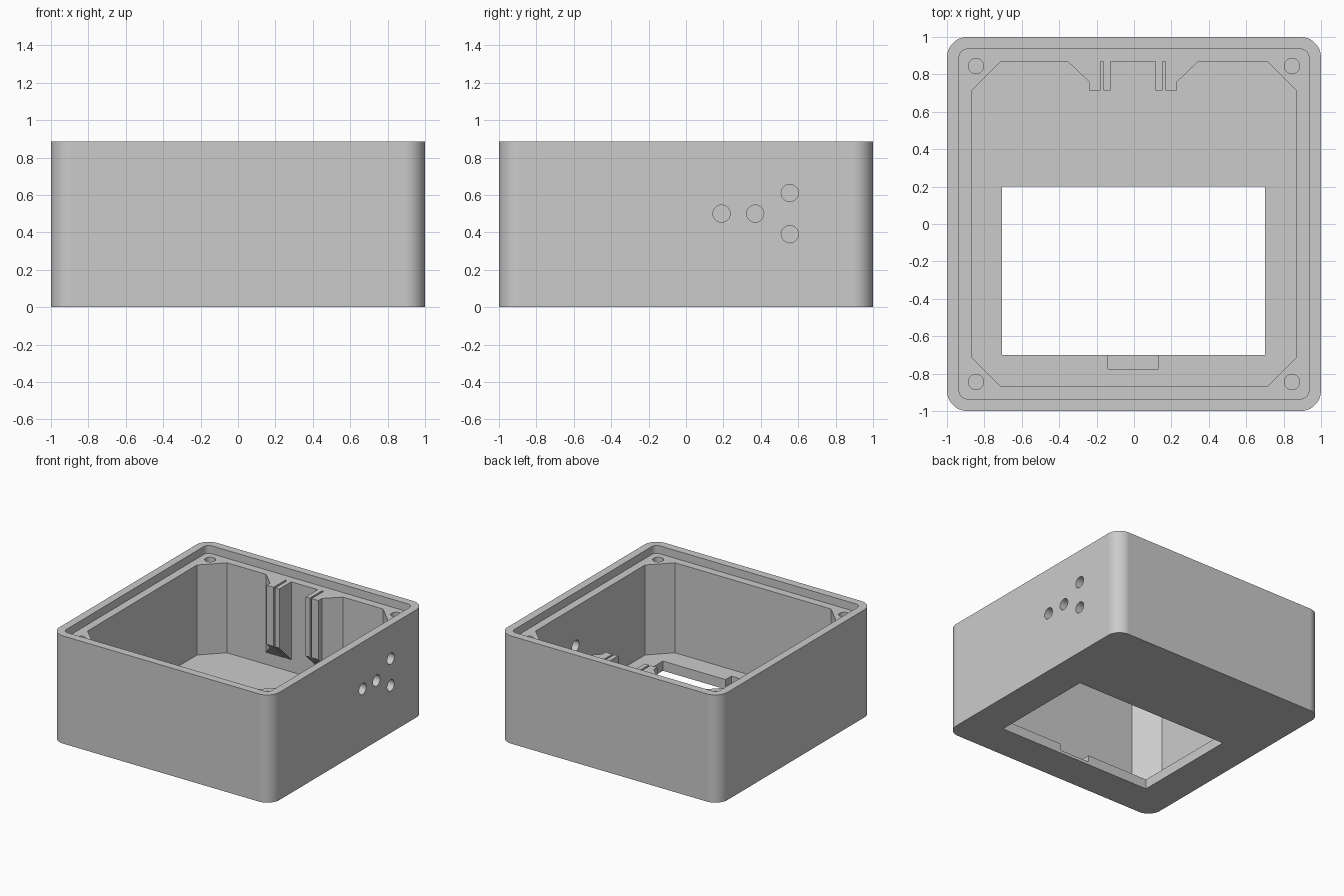
import bpy, bmesh, math
from mathutils import Matrix

cube = bpy.data.objects.get("Cube")
if cube:
    bpy.data.objects.remove(cube, do_unlink=True)

HEIGHT, LEDGE, FLOOR = 0.885, 0.82, 0.08
WALL = 0.87          # inner wall distance from the centre
MID = -0.005         # centre line of the rails and the notch

grey = bpy.data.materials.new("plain grey")
grey.use_nodes = True
grey.diffuse_color = (0.6, 0.6, 0.6, 1)
grey.node_tree.nodes["Principled BSDF"].inputs["Base Color"].default_value = (0.6, 0.6, 0.6, 1)


def add_object(name, bm):
    bmesh.ops.recalc_face_normals(bm, faces=bm.faces)
    mesh = bpy.data.meshes.new(name)
    bm.to_mesh(mesh)
    bm.free()
    mesh.materials.append(grey)
    obj = bpy.data.objects.new(name, mesh)
    bpy.context.collection.objects.link(obj)
    return obj


def prism(name, outline, z0, z1, bottom=None):
    """Extrude an outline upwards; bottom(y) may slant the lower face."""
    bm = bmesh.new()
    face = bm.faces.new([bm.verts.new((x, y, z0)) for x, y in outline])
    lower = list(face.verts)
    new = bmesh.ops.extrude_face_region(bm, geom=[face])["geom"]
    for v in new:
        if isinstance(v, bmesh.types.BMVert):
            v.co.z = z1
    if bottom:
        for v in lower:
            v.co.z = bottom(v.co.y)
    return add_object(name, bm)


def rounded_square(half, radius, steps=12):
    pts = []
    for corner in range(4):
        mid = math.radians(45 + 90 * corner)
        cx = math.copysign(half - radius, math.cos(mid))
        cy = math.copysign(half - radius, math.sin(mid))
        for i in range(steps + 1):
            a = math.radians(90 * (corner + i / steps))
            pts.append((cx + radius * math.cos(a), cy + radius * math.sin(a)))
    return pts


def rectangle(x0, x1, y0, y1):
    return [(x0, y0), (x1, y0), (x1, y1), (x0, y1)]


def cylinder(name, centre, radius, depth, axis="Z"):
    bm = bmesh.new()
    turn = Matrix.Rotation(math.pi / 2, 4, "Y") if axis == "X" else Matrix()
    bmesh.ops.create_cone(bm, cap_ends=True, segments=32, radius1=radius, radius2=radius,
                          depth=depth, matrix=Matrix.Translation(centre) @ turn)
    return add_object(name, bm)


def cut(target, cutter):
    cutter.hide_render = True
    mod = target.modifiers.new("cut", "BOOLEAN")
    mod.operation, mod.solver, mod.object = "DIFFERENCE", "EXACT", cutter
    bpy.context.view_layer.objects.active = target
    bpy.ops.object.modifier_apply(modifier=mod.name)
    bpy.data.objects.remove(cutter, do_unlink=True)


# Outer shell with a recessed lid ledge
case = prism("case_body", rounded_square(1, 0.11), 0, HEIGHT)
cut(case, prism("lid_recess", rounded_square(0.935, 0.045), LEDGE, 1))

# Cavity with chamfered corners that leave screw bosses
c = WALL - 0.16
octagon = [(WALL, -c), (WALL, c), (c, WALL), (-c, WALL),
           (-WALL, c), (-WALL, -c), (-c, -WALL), (c, -WALL)]
cut(case, prism("cavity", octagon, FLOOR, 1))

# Floor window and the shallow notch on its front edge
cut(case, prism("window", rectangle(-0.705, 0.7, -0.7, 0.2), -0.1, 0.2))
cut(case, prism("notch", rectangle(MID - 0.135, MID + 0.135, -0.775, -0.6), 0.025, 0.2))

# Screw holes in the four bosses
for sx in (-1, 1):
    for sy in (-1, 1):
        cut(case, cylinder("screw_hole", (sx * 0.845, sy * 0.845, LEDGE), 0.041, 0.6))

# Cable holes through the left wall
for y, z in ((0.19, 0.5), (0.37, 0.5), (0.555, 0.61), (0.555, 0.39)):
    cut(case, cylinder("cable_hole", (0.95, y, z), 0.046, 0.4, "X"))

# Slotted board rails on the back wall, with slanted undersides
parts = [case]
outer = [(0.35, WALL), (0.235, 0.76), (0.235, 0.715), (0.173, 0.715), (0.173, WALL)]
inner = rectangle(0.12, 0.158, 0.715, WALL)
for side, s in (("left", 1), ("right", -1)):
    for kind, outline in (("outer", outer), ("inner", inner)):
        pts = [(MID + s * x, y) for x, y in outline]
        parts.append(prism(f"{side}_{kind}_rail", pts, 0.18, LEDGE,
                           lambda y: 0.18 + WALL - y))

# Smooth the rounded corners and holes, keeping the edges sharp
bpy.ops.object.select_all(action="DESELECT")
case.select_set(True)
bpy.context.view_layer.objects.active = case
bpy.ops.object.shade_smooth_by_angle(angle=math.radians(30))
weighted = case.modifiers.new("weighted normals", "WEIGHTED_NORMAL")
weighted.keep_sharp = True
